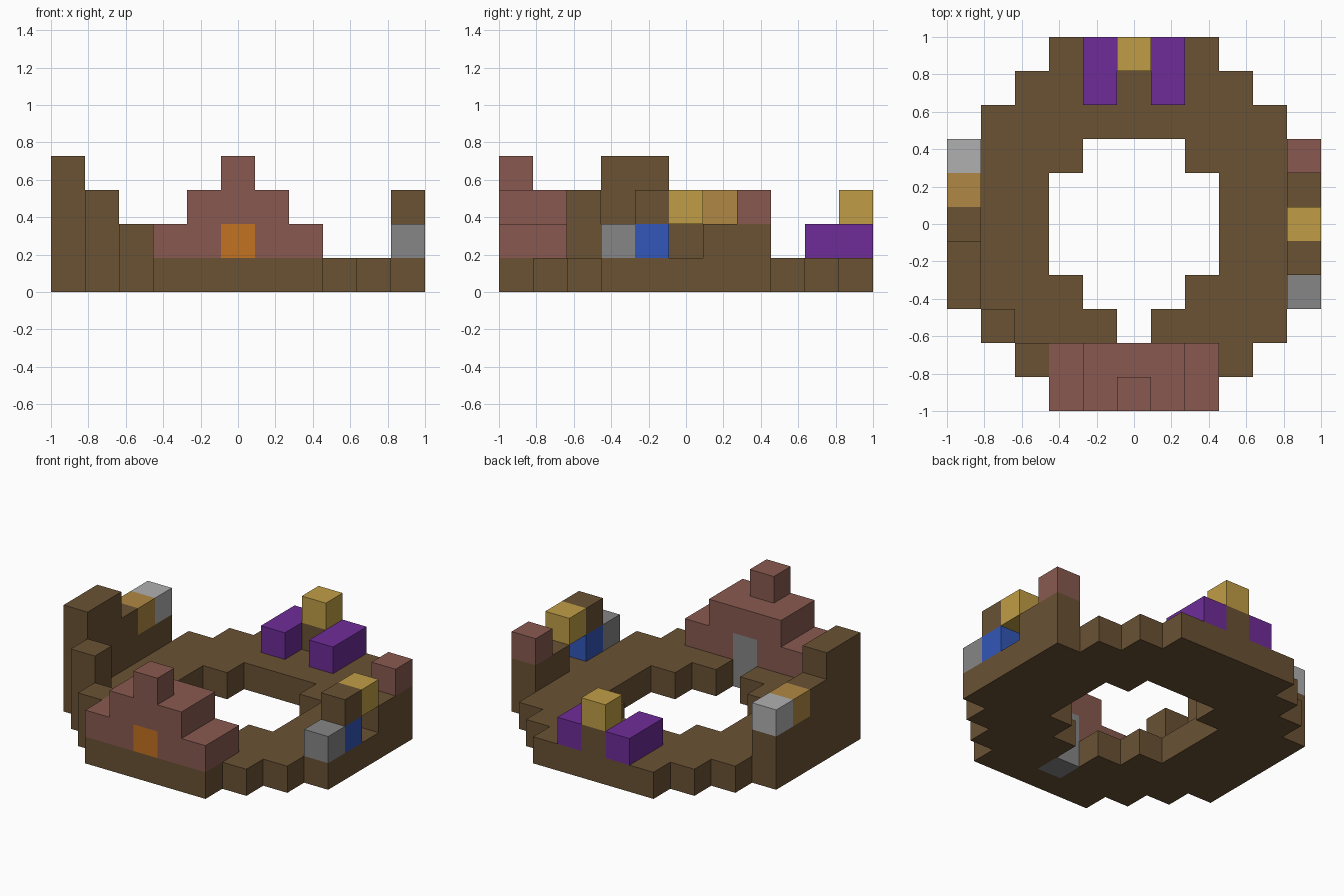
import bpy, bmesh
from mathutils import Vector

if "Cube" in bpy.data.objects:
    bpy.data.objects.remove(bpy.data.objects["Cube"], do_unlink=True)

N = 11          # blocks along the longest side
U = 2 / N       # block size
MID = N // 2


def linear(c):
    c /= 255
    return c / 12.92 if c <= 0.04045 else ((c + 0.055) / 1.055) ** 2.4


def material(name, r, g, b):
    m = bpy.data.materials.new(name)
    m.use_nodes = True
    col = (linear(r), linear(g), linear(b), 1)
    m.diffuse_color = col
    bsdf = m.node_tree.nodes["Principled BSDF"]
    bsdf.inputs["Base Color"].default_value = col
    bsdf.inputs["Roughness"].default_value = 0.9
    return m


brown = material("brown", 106, 82, 52)
clay = material("clay red", 136, 90, 80)
orange = material("orange", 194, 114, 32)
purple = material("purple", 110, 44, 152)
yellow = material("yellow", 192, 158, 70)
tan = material("tan", 176, 137, 68)
blue = material("blue", 50, 87, 184)
grey = material("grey", 134, 134, 134)
pale = material("pale grey", 176, 176, 176)

blocks = {}     # grid cell -> part name
parts = {}      # part name -> material


def fill(name, mat, xs, ys, zs):
    """Fill an inclusive range of grid cells; later parts replace earlier ones."""
    parts[name] = mat
    for x in range(xs[0], xs[1] + 1):
        for y in range(ys[0], ys[1] + 1):
            for z in range(zs[0], zs[1] + 1):
                blocks[x, y, z] = name


# Ring base: stepped round outline with a stepped opening
outer = [5, 5, 5, 4, 3, 2]
for y in range(N):
    half = outer[abs(y - MID)]
    fill("ring_base", brown, (MID - half, MID + half), (y, y), (0, 0))
for y, half in {2: 0, 3: 1, 4: 2, 5: 2, 6: 2, 7: 1}.items():
    for x in range(MID - half, MID + half + 1):
        del blocks[x, y, 0]

# Front gatehouse with door and lamp
fill("gatehouse", clay, (3, 7), (0, 1), (1, 1))
fill("gatehouse", clay, (4, 6), (0, 1), (2, 2))
fill("gatehouse", clay, (5, 5), (0, 0), (3, 3))
fill("gate_door", grey, (5, 5), (1, 1), (0, 1))
fill("gate_lamp", orange, (5, 5), (0, 0), (1, 1))

# Right wall, climbing from the gatehouse
fill("right_wall", brown, (2, 2), (1, 1), (1, 1))
fill("right_wall", brown, (1, 1), (2, 2), (1, 2))
fill("right_wall", brown, (0, 0), (3, 4), (1, 3))
fill("right_wall", brown, (0, 0), (5, 5), (1, 2))
fill("right_wall", brown, (0, 0), (6, 7), (1, 1))
fill("tan_block", tan, (0, 0), (6, 6), (2, 2))
fill("pale_block", pale, (0, 0), (7, 7), (2, 2))

# Left wall, with a gap under the yellow block
fill("left_wall", brown, (10, 10), (6, 7), (1, 1))
fill("left_wall", brown, (10, 10), (4, 4), (2, 2))
fill("grey_block", grey, (10, 10), (3, 3), (1, 1))
fill("blue_block", blue, (10, 10), (4, 4), (1, 1))
fill("left_yellow_block", yellow, (10, 10), (5, 5), (2, 2))
fill("clay_block", clay, (10, 10), (7, 7), (2, 2))

# Back blocks
for x in (4, 6):
    fill("purple_blocks", purple, (x, x), (9, 10), (1, 1))
fill("back_post", brown, (5, 5), (10, 10), (1, 1))
fill("back_yellow_block", yellow, (5, 5), (10, 10), (2, 2))


def build(name, mat):
    """Make one object from the exposed block faces of a part."""
    bm = bmesh.new()
    for cell, owner in blocks.items():
        if owner != name:
            continue
        centre = Vector((cell[0] - MID, cell[1] - MID, cell[2] + 0.5))
        for axis in range(3):
            for sign in (-1, 1):
                near = list(cell)
                near[axis] += sign
                if tuple(near) in blocks:
                    continue
                n, a, b = Vector(), Vector(), Vector()
                n[axis] = sign / 2
                a[(axis + 1) % 3] = 0.5
                b[(axis + 2) % 3] = sign / 2
                ring = (-a - b, a - b, a + b, b - a)
                bm.faces.new([bm.verts.new((centre + n + c) * U) for c in ring])
    bmesh.ops.remove_doubles(bm, verts=bm.verts, dist=U / 100)
    mesh = bpy.data.meshes.new(name)
    bm.to_mesh(mesh)
    bm.free()
    mesh.materials.append(mat)
    bpy.context.collection.objects.link(bpy.data.objects.new(name, mesh))


for part, mat in parts.items():
    build(part, mat)
